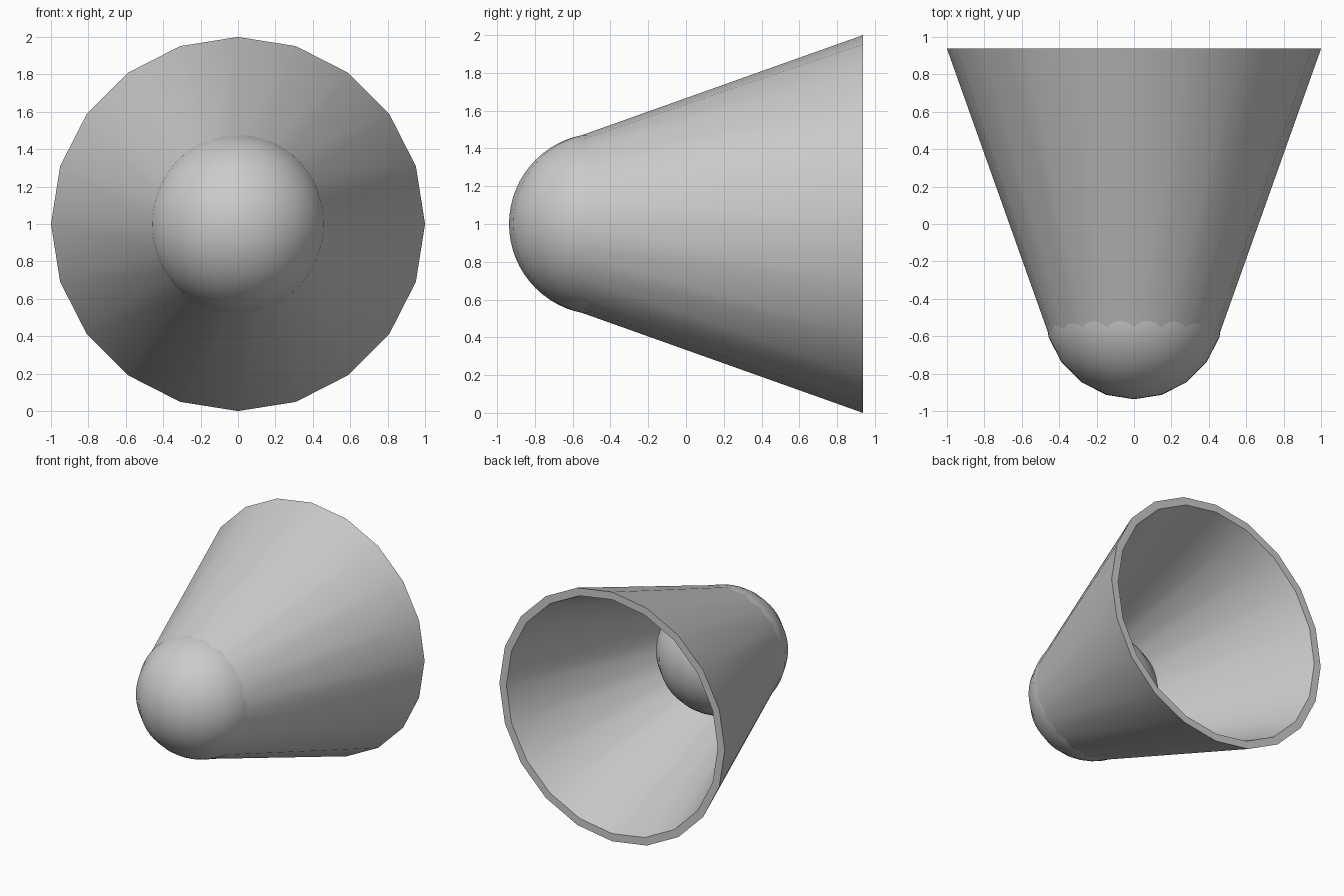
import bpy, bmesh, math

if "Cube" in bpy.data.objects:
    bpy.data.objects.remove(bpy.data.objects["Cube"])

SIDES = 20
BACK = 0.937          # y of the open rim
NOSE_R = 0.48
NOSE_Y = -BACK + NOSE_R


def finish(bm, name, angle):
    bmesh.ops.recalc_face_normals(bm, faces=bm.faces)
    me = bpy.data.meshes.new(name)
    bm.to_mesh(me)
    bm.free()
    ob = bpy.data.objects.new(name, me)
    bpy.context.collection.objects.link(ob)
    bpy.ops.object.select_all(action='DESELECT')
    ob.select_set(True)
    bpy.context.view_layer.objects.active = ob
    bpy.ops.object.shade_smooth_by_angle(angle=math.radians(angle))
    return ob


# Flared hollow shell: closed wall profile (radius, y) revolved around the y axis
profile = [(1.0, BACK), (0.451, -0.605), (0.39, -0.585), (0.938, BACK)]
bm = bmesh.new()
rings = []
for r, y in profile:
    rings.append([bm.verts.new((r * math.cos(2 * math.pi * i / SIDES), y,
                                1 + r * math.sin(2 * math.pi * i / SIDES)))
                  for i in range(SIDES)])
for k, ring in enumerate(rings):
    nxt = rings[(k + 1) % len(rings)]
    for i in range(SIDES):
        j = (i + 1) % SIDES
        bm.faces.new((ring[i], ring[j], nxt[j], nxt[i]))
finish(bm, "flared_shell", 30)

# Round nose ball plugging the narrow end
bm = bmesh.new()
bmesh.ops.create_uvsphere(bm, u_segments=SIDES, v_segments=32, radius=NOSE_R)
bmesh.ops.translate(bm, verts=bm.verts, vec=(0, NOSE_Y, 1))
finish(bm, "nose_ball", 40)
